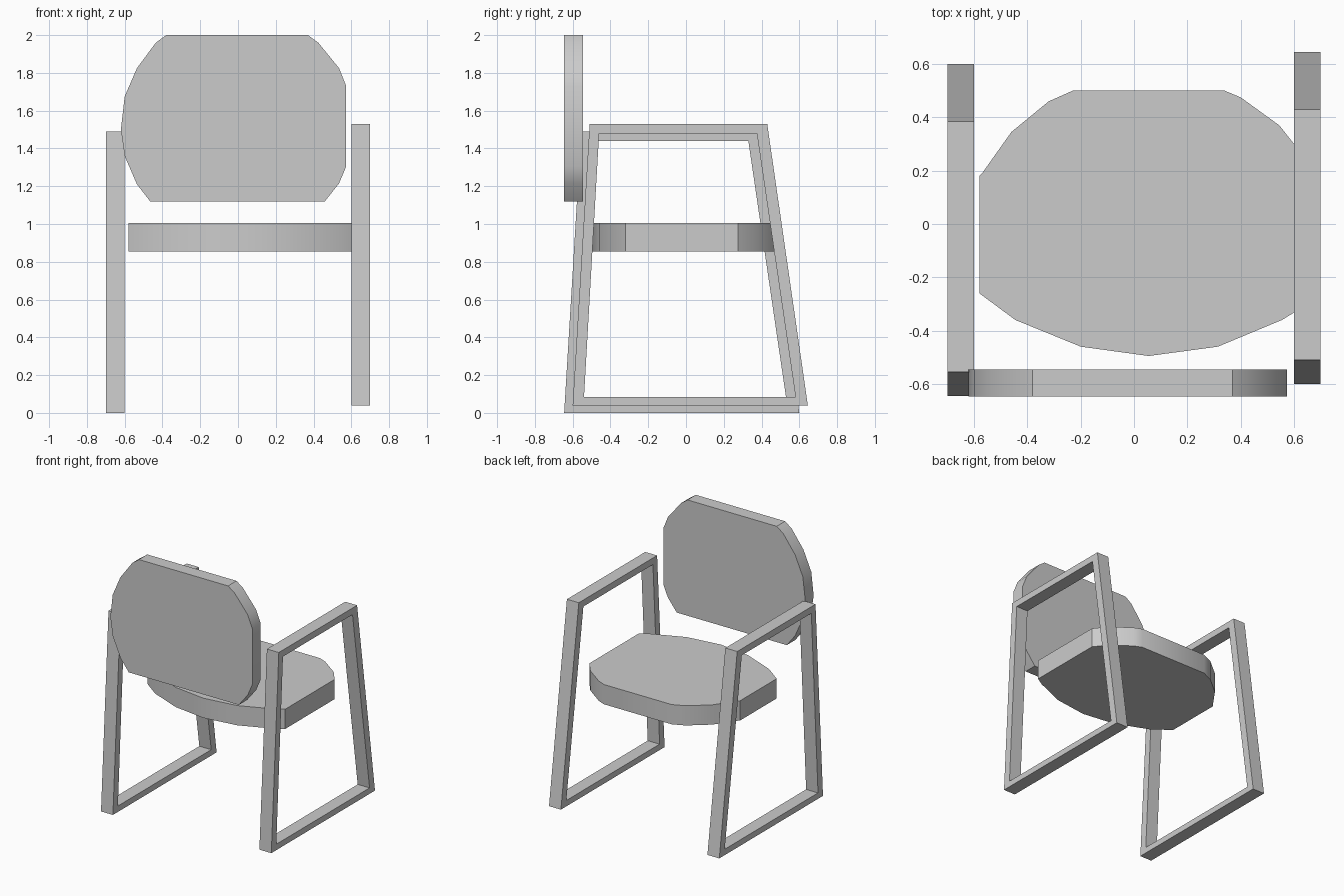
import bpy
import bmesh
import math

default = bpy.data.objects.get("Cube")
if default:
    bpy.data.objects.remove(default, do_unlink=True)

# Single grey finish
grey = bpy.data.materials.new("plain grey")
grey.use_nodes = True
COLOUR = (0.6, 0.6, 0.6, 1.0)
grey.diffuse_color = COLOUR
grey.node_tree.nodes["Principled BSDF"].inputs["Base Color"].default_value = COLOUR


def finish(name, bm, smooth):
    bmesh.ops.recalc_face_normals(bm, faces=bm.faces[:])
    mesh = bpy.data.meshes.new(name)
    bm.to_mesh(mesh)
    bm.free()
    mesh.materials.append(grey)
    obj = bpy.data.objects.new(name, mesh)
    bpy.context.collection.objects.link(obj)
    if smooth:
        bpy.ops.object.select_all(action='DESELECT')
        obj.select_set(True)
        bpy.context.view_layer.objects.active = obj
        bpy.ops.object.shade_smooth_by_angle(angle=math.radians(30))
    return obj


def slab(name, outline, place, start, end):
    """Extrude an outline from start to end; place maps (u, v, depth) to xyz."""
    bm = bmesh.new()
    a = [bm.verts.new(place(u, v, start)) for u, v in outline]
    b = [bm.verts.new(place(u, v, end)) for u, v in outline]
    bm.faces.new(a)
    bm.faces.new(b)
    n = len(outline)
    for i in range(n):
        j = (i + 1) % n
        bm.faces.new((a[i], a[j], b[j], b[i]))
    return finish(name, bm, True)


def side_frame(name, x0, x1, dy, dz):
    """Closed trapezoid loop of square bar, used as legs, runner and armrest."""
    outer = [(-0.60, 0.04), (0.645, 0.04), (0.43, 1.53), (-0.51, 1.53)]
    inner = [(-0.54, 0.085), (0.58, 0.085), (0.375, 1.48), (-0.46, 1.48)]
    bm = bmesh.new()
    rings = [[bm.verts.new((x, y + dy, z + dz)) for y, z in loop]
             for loop, x in ((outer, x0), (outer, x1), (inner, x1), (inner, x0))]
    for k in range(4):
        p, q = rings[k], rings[(k + 1) % 4]
        for i in range(4):
            j = (i + 1) % 4
            bm.faces.new((p[i], p[j], q[j], q[i]))
    return finish(name, bm, False)


# Side frames, the right one set slightly lower and further forward
side_frame("left_frame", 0.6, 0.7, 0.0, 0.0)
side_frame("right_frame", -0.7, -0.6, -0.045, -0.04)

# Seat cushion
seat_outline = [
    (-0.58, 0.18), (-0.57, 0.19), (-0.46, 0.345), (-0.32, 0.46), (-0.23, 0.5),
    (0.34, 0.5), (0.4, 0.475), (0.545, 0.37), (0.62, 0.275),
    (0.62, -0.32), (0.555, -0.36), (0.315, -0.46), (0.055, -0.495),
    (-0.2, -0.46), (-0.445, -0.36), (-0.58, -0.26)]
slab("seat", seat_outline, lambda u, v, d: (u, v, d), 0.855, 1.005)

# Backrest cushion
back_outline = [
    (-0.38, 2.0), (-0.435, 1.96), (-0.535, 1.825), (-0.6, 1.675), (-0.62, 1.5),
    (-0.6, 1.36), (-0.535, 1.21), (-0.465, 1.12), (0.46, 1.12), (0.535, 1.215),
    (0.573, 1.305), (0.573, 1.73), (0.535, 1.825), (0.425, 1.96), (0.37, 2.0)]
slab("backrest", back_outline, lambda u, v, d: (u, d, v), -0.647, -0.546)
